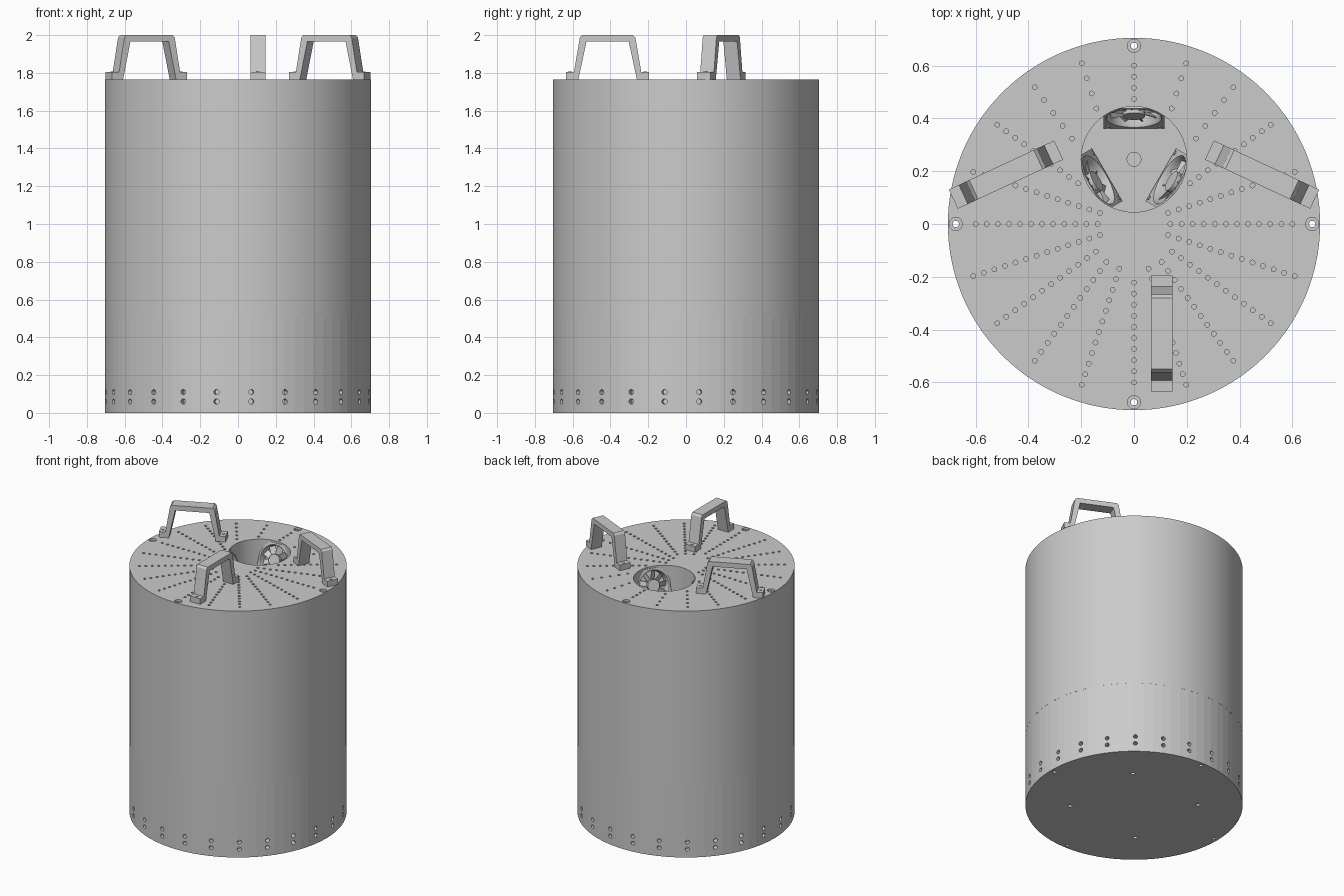
import bpy, bmesh, math
from mathutils import Matrix, Vector

cube = bpy.data.objects.get("Cube")
if cube:
    bpy.data.objects.remove(cube)

R, SEAM, TOP = 0.705, 0.51, 1.765          # body radius, seam height, lid height
WELL = Vector((0, 0.245, 0))               # centre of the round opening
WELL_R, FLOOR = 0.2, 1.52

grey = bpy.data.materials.new("plain grey")
grey.use_nodes = True
grey.diffuse_color = (0.6, 0.6, 0.6, 1)
grey.node_tree.nodes["Principled BSDF"].inputs["Base Color"].default_value = grey.diffuse_color


def make(name, bm, smooth=None):
    bmesh.ops.recalc_face_normals(bm, faces=bm.faces)
    mesh = bpy.data.meshes.new(name)
    bm.to_mesh(mesh)
    bm.free()
    mesh.materials.append(grey)
    ob = bpy.data.objects.new(name, mesh)
    bpy.context.collection.objects.link(ob)
    if smooth:
        smooth_out(ob, smooth)
    return ob


def select(ob):
    bpy.ops.object.select_all(action='DESELECT')
    ob.select_set(True)
    bpy.context.view_layer.objects.active = ob


def smooth_out(ob, degrees):
    select(ob)
    bpy.ops.object.shade_smooth_by_angle(angle=math.radians(degrees))


def cyl(bm, r, z0, z1, matrix=Matrix(), n=12):
    """Cylinder along the local z axis of the matrix."""
    m = matrix @ Matrix.Translation((0, 0, (z0 + z1) / 2))
    bmesh.ops.create_cone(bm, cap_ends=True, segments=n, radius1=r, radius2=r,
                          depth=z1 - z0, matrix=m)


def spin(degrees):
    return Matrix.Rotation(math.radians(degrees), 4, 'Z')


def polar(r, degrees, z=0):
    return spin(degrees) @ Vector((r, 0, z))


def at(v):
    return Matrix.Translation(v)


# Tilted frames of the three fans in the well
def fan_frame(degrees, tilt=math.radians(19)):
    d, z = polar(1, degrees), Vector((0, 0, 1))
    n = z * math.sin(tilt) - d * math.cos(tilt)
    v = z * math.cos(tilt) + d * math.sin(tilt)
    m = Matrix((v.cross(n), v, n)).transposed().to_4x4()
    return at(WELL + d * 0.155 + z * 1.645) @ m


fans = [fan_frame(a) for a in (90, 210, 330)]

# Cutter: well, lid perforations, side holes, underside holes
bm = bmesh.new()
cyl(bm, WELL_R, FLOOR, TOP + 0.1, at(WELL), 64)
starts = (0.14, 0.14, 0.18, 0.18, 0.18, 0.22)
for k in range(20):
    a = 18 * k
    fold = min(k % 10, 10 - k % 10)
    r = 0.6 if fold in (0, 5) else 0.64
    step = 0.06 if 3 <= k <= 7 and k != 5 else 0.042
    while r > starts[fold] - 0.01:
        p = polar(r, a)
        if (p - WELL).length > WELL_R + 0.02:
            cyl(bm, 0.009, TOP - 0.02, TOP + 0.05, at(p), 10)
        r -= step
for k in range(24):
    for z in (0.06, 0.11):
        m = spin(-84.3 + 15 * k) @ at((R, 0, z)) @ Matrix.Rotation(math.pi / 2, 4, 'Y')
        cyl(bm, 0.014, -0.04, 0.05, m)
for k in range(4):
    cyl(bm, 0.014, -0.05, 0.04, at(polar(0.415, 49 + 90 * k)))
    cyl(bm, 0.025, TOP - 0.015, TOP + 0.05, at(polar(0.675, 90 * k)), 20)
holes = make("hole_cutter", bm)

# Cutter: rim bolt bores through the full height, fan ducts
bm = bmesh.new()
for k in range(4):
    cyl(bm, 0.012, -0.1, TOP + 0.1, at(polar(0.675, 90 * k)))
for m in fans:
    cyl(bm, 0.107, -0.1, -0.005, m, 32)
bores = make("bore_cutter", bm)

# Body: faceted base sleeve and smooth upper drum
for name, z0, z1, n, angle in (("base_sleeve", 0, SEAM, 72, 2),
                               ("upper_drum", SEAM, TOP, 128, 25)):
    bm = bmesh.new()
    cyl(bm, R, z0, z1, n=n)
    body = make(name, bm)
    for cutter in (holes, bores):
        mod = body.modifiers.new("cut", 'BOOLEAN')
        mod.operation, mod.solver, mod.object = 'DIFFERENCE', 'EXACT', cutter
        select(body)
        bpy.ops.object.modifier_apply(modifier=mod.name)
    smooth_out(body, angle)
for cutter in (holes, bores):
    bpy.data.objects.remove(cutter)

# Plug in the well floor
bm = bmesh.new()
cyl(bm, 0.028, FLOOR - 0.01, FLOOR + 0.01, at(WELL), 24)
make("floor_plug", bm, 30)

# Fans: square frame with round duct, hub, blades and corner screws
for i, m in enumerate(fans):
    bm = bmesh.new()
    loops = []
    for r, z, square in ((0.1, -0.07, 0), (0.1, -0.01, 0), (0.105, 0, 0), (0.115, 0, 1),
                         (0.115, -0.015, 1), (0.106, -0.015, 0), (0.106, -0.07, 0)):
        ring = []
        for k in range(32):
            c, s = math.cos(k * math.pi / 16), math.sin(k * math.pi / 16)
            q = r / max(abs(c), abs(s)) if square else r
            ring.append(bm.verts.new((c * q, s * q, z)))
        loops.append(ring)
    for a, b in zip(loops, loops[1:] + loops[:1]):
        for k in range(32):
            j = (k + 1) % 32
            bm.faces.new((a[k], a[j], b[j], b[k]))
    cyl(bm, 0.102, -0.072, -0.066, n=32)
    cyl(bm, 0.042, -0.066, -0.008, n=24)
    for k in range(9):
        blade = (spin(40 * k) @ at((0.066, 0, -0.032)) @ Matrix.Rotation(0.65, 4, 'X')
                 @ Matrix.Diagonal((0.06, 0.042, 0.003, 1)))
        bmesh.ops.create_cube(bm, size=1, matrix=blade)
    for sx in (-1, 1):
        for sy in (-1, 1):
            cyl(bm, 0.008, -0.002, 0.004, at((sx * 0.098, sy * 0.098, 0)))
    bm.transform(m)
    make(f"fan_{i + 1}", bm, 30)

# Handles: one symmetric bent-bar profile with feet, extruded to its width
half = [(0.22, 0), (0.22, 0.04), (0.178, 0.04), (0.147, 0.222), (0.135, 0.235)]
inner = [(0.112, 0.2), (0.155, 0)]
side = half + [(-x, z) for x, z in reversed(half)]
profile = side + [(-x, z) for x, z in reversed(inner)] + inner
for name, x, y, angle in (("front_handle", 0.105, -0.415, 90),
                          ("left_handle", 0.485, 0.187, -25),
                          ("right_handle", -0.485, 0.187, 25)):
    bm = bmesh.new()
    face = bm.faces.new([bm.verts.new((u, -0.04, z)) for u, z in profile])
    out = bmesh.ops.extrude_face_region(bm, geom=[face])
    moved = [v for v in out["geom"] if isinstance(v, bmesh.types.BMVert)]
    bmesh.ops.translate(bm, verts=moved, vec=(0, 0.08, 0))
    for s in (-1, 1):
        cyl(bm, 0.01, 0.035, 0.043, at((s * 0.199, 0, 0)))
    bm.transform(at((x, y, TOP)) @ spin(angle))
    make(name, bm)
